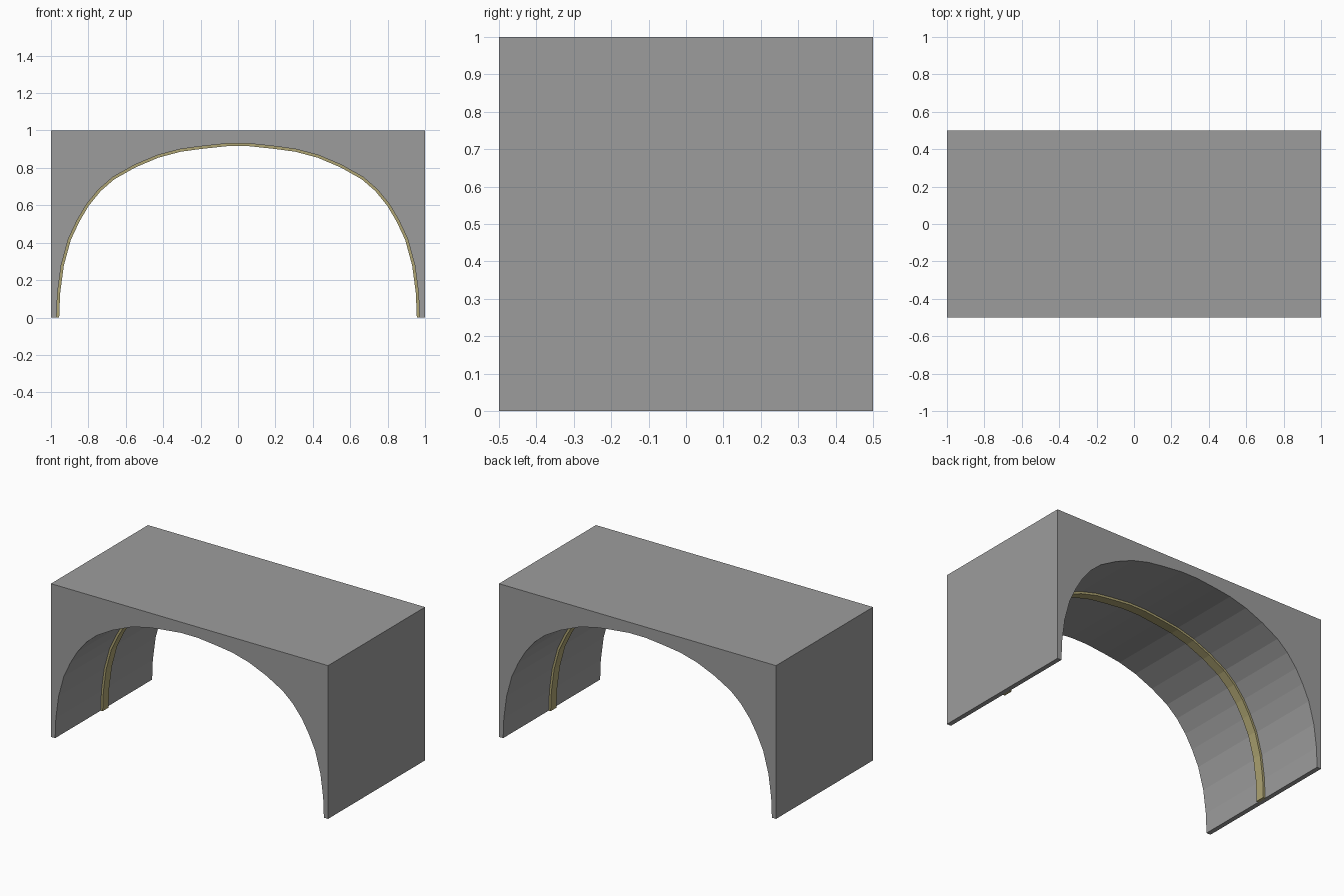
import bpy, bmesh
from mathutils import Vector

if "Cube" in bpy.data.objects:
    bpy.data.objects.remove(bpy.data.objects["Cube"])

# Right half of the arch opening, from the foot to the crown (x, z)
HALF = [(0.97, 0), (0.965, 0.13), (0.945, 0.28), (0.907, 0.42), (0.86, 0.52),
        (0.81, 0.605), (0.745, 0.685), (0.67, 0.75), (0.555, 0.815),
        (0.43, 0.868), (0.31, 0.9), (0.2, 0.915), (0.06, 0.93)]
ARCH = HALF + [(-x, z) for x, z in reversed(HALF)]


def inset(points, d):
    """Move an arch path towards its inside, keeping the feet at ground level."""
    out = []
    for i, p in enumerate(points):
        a = Vector(points[max(i - 1, 0)])
        b = Vector(points[min(i + 1, len(points) - 1)])
        t = (b - a).normalized()
        q = Vector(p) + Vector((-t.y, t.x)) * d
        if i in (0, len(points) - 1):
            q.y = 0
        out.append(tuple(q))
    return out


def extrude_profile(name, outline, depth, color):
    """Extrude a closed x-z outline along y, centred on y = 0."""
    bm = bmesh.new()
    face = bm.faces.new([bm.verts.new((x, -depth / 2, z)) for x, z in outline])
    geom = bmesh.ops.extrude_face_region(bm, geom=[face])["geom"]
    verts = [g for g in geom if isinstance(g, bmesh.types.BMVert)]
    bmesh.ops.translate(bm, verts=verts, vec=(0, depth, 0))
    bmesh.ops.recalc_face_normals(bm, faces=bm.faces[:])
    mesh = bpy.data.meshes.new(name)
    bm.to_mesh(mesh)
    bm.free()
    mat = bpy.data.materials.new(name + "_colour")
    mat.diffuse_color = color
    mat.use_nodes = True
    mat.node_tree.nodes["Principled BSDF"].inputs["Base Color"].default_value = mat.diffuse_color
    mesh.materials.append(mat)
    obj = bpy.data.objects.new(name, mesh)
    bpy.context.collection.objects.link(obj)


# Solid dark grey block with the arched passage
extrude_profile("tunnel_block", ARCH + [(-1, 0), (-1, 1), (1, 1), (1, 0)],
                1.0, (0.335, 0.335, 0.335, 1))

# Thin olive rib following the arch at mid depth, slightly sunk into the wall
extrude_profile("arch_rib", inset(ARCH, -0.004) + inset(ARCH, 0.014)[::-1],
                0.06, (0.42, 0.37, 0.17, 1))
